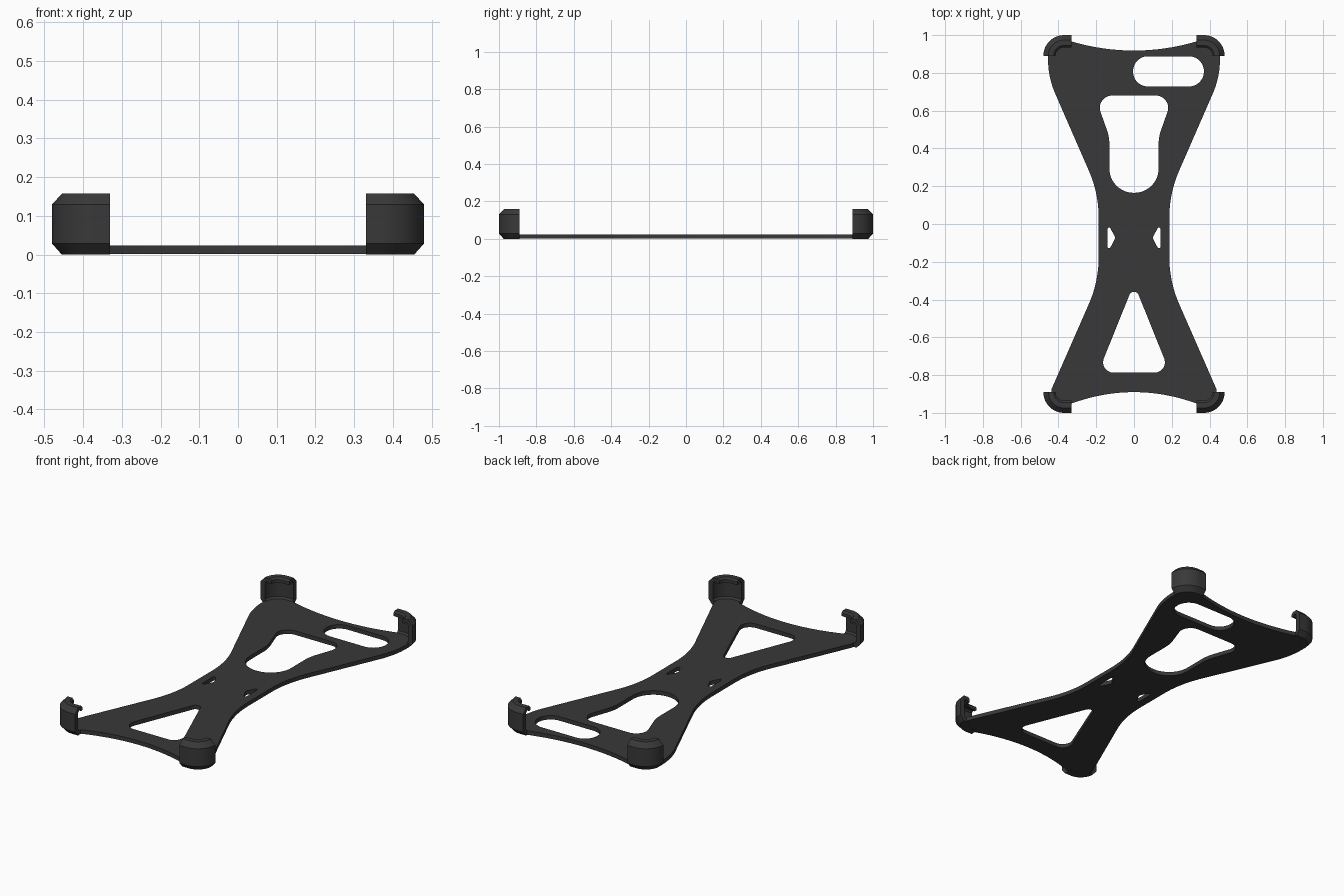
import bpy, bmesh, math
from mathutils import Vector

if "Cube" in bpy.data.objects:
    bpy.data.objects.remove(bpy.data.objects["Cube"])

mat = bpy.data.materials.new("dark_rubber")
mat.diffuse_color = (0.04, 0.04, 0.04, 1)
mat.use_nodes = True
mat.node_tree.nodes["Principled BSDF"].inputs["Base Color"].default_value = mat.diffuse_color


def rounded(corners, n=12):
    """Closed outline from (x, y, radius) corners, each replaced by a tangent arc."""
    out = []
    for i, (x, y, r) in enumerate(corners):
        p = Vector((x, y))
        if r == 0:
            out.append(p)
            continue
        a = (Vector(corners[i - 1][:2]) - p).normalized()
        b = (Vector(corners[(i + 1) % len(corners)][:2]) - p).normalized()
        half = a.angle(b) / 2
        t = r / math.tan(half)
        c = p + (a + b).normalized() * (r / math.sin(half))
        s, e = p + a * t - c, p + b * t - c
        ang = s.angle_signed(e)
        a0 = math.atan2(s.y, s.x)
        for k in range(n + 1):
            w = a0 - ang * k / n
            out.append(c + r * Vector((math.cos(w), math.sin(w))))
    return out


def mirrored(half):
    """Complete a right-hand half outline by reflecting it in x."""
    return half + [(-x, y, r) for x, y, r in reversed(half) if abs(x) > 1e-6]


def finish(ob):
    ob.data.materials.clear()
    ob.data.materials.append(mat)
    bpy.ops.object.select_all(action='DESELECT')
    ob.select_set(True)
    bpy.context.view_layer.objects.active = ob
    bpy.ops.object.shade_smooth_by_angle(angle=math.radians(25))


# Plate outline: concave ends, flared sides and a narrow waist
dip = [0.33 * k / 8 for k in range(9)]
half = [(x, -0.89 - 0.06 * (x / 0.33) ** 2, 0) for x in dip]
half += [(0.37, -0.972, 0.03), (0.44, -0.95, 0.05), (0.437, -0.875, 0),
         (0.187, -0.305, 0.62), (0.187, 0.163, 0.62),
         (0.455, 0.777, 0.45), (0.455, 0.975, 0.08)]
half += [(x, 0.918 + 0.048 * (x / 0.33) ** 2, 0) for x in reversed(dip)]
outline = rounded(mirrored(half))

# Openings in the plate
slot = rounded([(-0.005, 0.728, 0.079), (0.37, 0.728, 0.079),
                (0.37, 0.888, 0.079), (-0.005, 0.888, 0.079)])
keyhole = rounded(mirrored([(0.13, 0.165, 0.128), (0.13, 0.46, 0.25),
                            (0.208, 0.68, 0.065)]))
triangle = rounded(mirrored([(0.19, -0.787, 0.055), (0.018, -0.36, 0.02)]))
nick = [(0.14, 0.005, 0.008), (0.098, -0.073, 0.02), (0.14, -0.152, 0.008),]
nick_r = rounded(nick, 5)
nick_l = [Vector((-p.x, p.y)) for p in nick_r]

cu = bpy.data.curves.new("plate", 'CURVE')
cu.dimensions = '2D'
cu.fill_mode = 'BOTH'
cu.extrude = 0.0115
for loop in (outline, slot, keyhole, triangle, nick_r, nick_l):
    sp = cu.splines.new('POLY')
    sp.points.add(len(loop) - 1)
    for pt, p in zip(sp.points, loop):
        pt.co = (p.x, p.y, 0, 1)
    sp.use_cyclic_u = True
plate = bpy.data.objects.new("plate", cu)
plate.location.z = 0.0125
bpy.context.collection.objects.link(plate)
plate.select_set(True)
bpy.context.view_layer.objects.active = plate
bpy.ops.object.convert(target='MESH')
plate = bpy.context.object
bm = bmesh.new()
bm.from_mesh(plate.data)
bmesh.ops.remove_doubles(bm, verts=bm.verts, dist=1e-5)
bmesh.ops.recalc_face_normals(bm, faces=bm.faces)
bm.to_mesh(plate.data)
bm.free()
finish(plate)

# Corner clips: hooked profile (inset from outer wall, z) swept round the corner
profile = [(0.025, 0), (0, 0.028), (0, 0.13), (0.026, 0.158), (0.055, 0.158),
           (0.065, 0.148), (0.065, 0.13), (0.052, 0.13), (0.046, 0.138),
           (0.036, 0.138), (0.027, 0.128), (0.027, 0.034), (0.036, 0.0235),
           (0.07, 0.0235), (0.07, 0)]
centre, radius = Vector((0.37, 0.89)), 0.11
path = [(Vector((0.33, 0.89)), math.pi / 2)]
path += [(centre, math.pi / 2 * (1 - k / 16)) for k in range(17)]
bm = bmesh.new()
rings = []
for c, a in path:
    d = Vector((math.cos(a), math.sin(a)))
    rings.append([bm.verts.new((*(c + d * (radius - i)), z)) for i, z in profile])
n = len(profile)
for r0, r1 in zip(rings, rings[1:]):
    for k in range(n):
        bm.faces.new((r0[k], r0[(k + 1) % n], r1[(k + 1) % n], r1[k]))
bm.faces.new(rings[0])
bm.faces.new(rings[-1])
bmesh.ops.recalc_face_normals(bm, faces=bm.faces)
me = bpy.data.meshes.new("corner_clips")
bm.to_mesh(me)
bm.free()
clips = bpy.data.objects.new("corner_clips", me)
bpy.context.collection.objects.link(clips)
finish(clips)
mir = clips.modifiers.new("Mirror", 'MIRROR')
mir.use_axis = (True, True, False)
mir.use_mirror_merge = False
